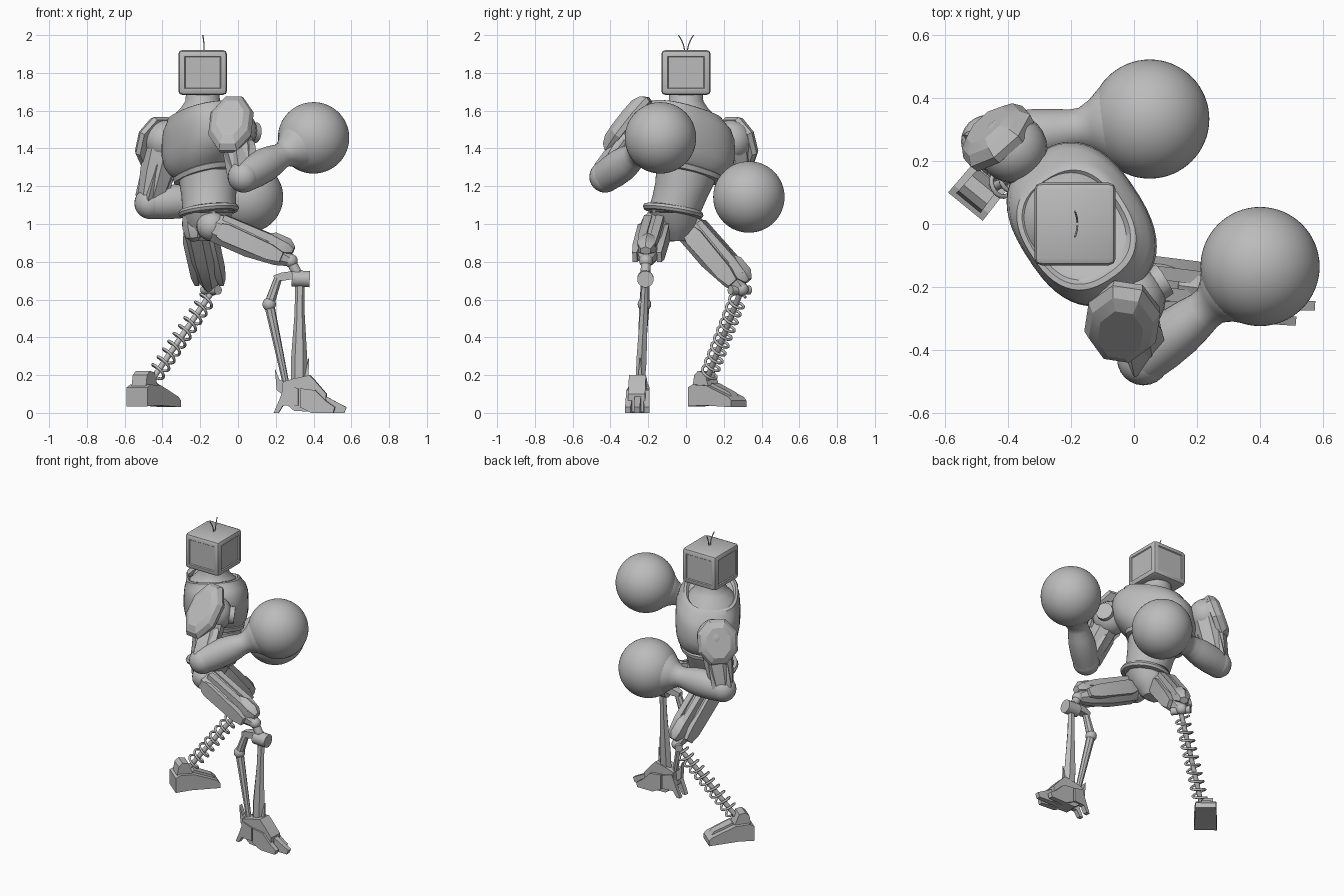
import bpy, bmesh, math
from mathutils import Vector, Matrix

cube = bpy.data.objects.get("Cube")
if cube:
    bpy.data.objects.remove(cube, do_unlink=True)

GREY = (0.5, 0.5, 0.5, 1)
metal = bpy.data.materials.new("plain grey")
metal.use_nodes = True
metal.diffuse_color = GREY
metal.node_tree.nodes["Principled BSDF"].inputs["Base Color"].default_value = GREY
UP = Vector((0, 0, 1))


def finish(name, bm, angle=35):
    bmesh.ops.recalc_face_normals(bm, faces=bm.faces)
    mesh = bpy.data.meshes.new(name)
    bm.to_mesh(mesh)
    bm.free()
    obj = bpy.data.objects.new(name, mesh)
    bpy.context.collection.objects.link(obj)
    mesh.materials.append(metal)
    bpy.ops.object.select_all(action="DESELECT")
    obj.select_set(True)
    bpy.context.view_layer.objects.active = obj
    bpy.ops.object.shade_smooth_by_angle(angle=math.radians(angle))


def loft(name, rings, n, angle=35, power=1):
    """Skin rings of (centre, u, v) with n sides; power under 1 squares them off."""
    bm = bmesh.new()
    k = 1 / math.cos(math.pi / n)
    soft = lambda w: math.copysign(abs(w) ** power, w)
    turns = [2 * math.pi * (i + 0.5) / n for i in range(n)]
    loops = [[bm.verts.new(c + k * (u * soft(math.cos(t)) + v * soft(math.sin(t)))) for t in turns]
             for c, u, v in rings]
    for low, high in zip(loops, loops[1:]):
        for i in range(n):
            j = (i + 1) % n
            bm.faces.new((low[i], low[j], high[j], high[i]))
    bm.faces.new(loops[0])
    bm.faces.new(loops[-1])
    finish(name, bm, angle)


def limb(name, a, b, profile, n=24, up=UP, angle=35, shift=(0, 0)):
    """Loft from a to b; profile rows are (t, side radius, up radius)."""
    a, b = Vector(a), Vector(b)
    axis = (b - a).normalized()
    side = axis.cross(up).normalized()
    top = side.cross(axis)
    a, b = (p + side * shift[0] + top * shift[1] for p in (a, b))
    loft(name, [(a.lerp(b, t), side * ru, top * rv) for t, ru, rv in profile], n, angle)


def rod(name, a, b, r0, r1=None, n=16):
    r1 = r0 if r1 is None else r1
    limb(name, a, b, [(0, r0, r0), (1, r1, r1)], n)


def stack(name, rows, turn=0, tilt=(0, 0), n=48, power=1):
    """Upright loft; rows are (z, x, y, radius across, radius deep)."""
    across = Vector((math.sin(turn), -math.cos(turn), 0))
    deep = Vector((math.cos(turn), math.sin(turn), 0))
    lean = lambda v: v + UP * (v.x * tilt[0] + v.y * tilt[1])
    rings = [(Vector((x, y, z)), lean(across * a), lean(deep * b)) for z, x, y, a, b in rows]
    loft(name, rings, n, 40, power)


def ball(name, c, r, seg=24):
    bm = bmesh.new()
    bmesh.ops.create_uvsphere(bm, u_segments=seg, v_segments=seg // 2, radius=r,
                              matrix=Matrix.Translation(c))
    finish(name, bm, 60)


def prism(name, profile, width, origin, turn=0, tip=1):
    """Side profile of (forward, z) extruded sideways and turned about z."""
    bm = bmesh.new()
    length = max(s for s, z in profile)
    rot = Matrix.Rotation(turn, 3, "Z")
    sides = []
    for sign in (-1, 1):
        row = []
        for s, z in profile:
            w = width / 2 * (1 + (tip - 1) * max(s, 0) / length)
            row.append(bm.verts.new(Vector(origin) + rot @ Vector((s, sign * w, z))))
        sides.append(row)
        bm.faces.new(row)
    for i in range(len(profile)):
        j = (i + 1) % len(profile)
        bm.faces.new((sides[0][i], sides[0][j], sides[1][j], sides[1][i]))
    finish(name, bm, 20)


def wire(name, points, r):
    data = bpy.data.curves.new(name, "CURVE")
    data.dimensions = "3D"
    data.bevel_depth, data.bevel_resolution = r, 2
    data.use_fill_caps = True
    spline = data.splines.new("POLY")
    spline.points.add(len(points) - 1)
    for p, co in zip(spline.points, points):
        p.co = (*co, 1)
    data.materials.append(metal)
    obj = bpy.data.objects.new(name, data)
    bpy.context.collection.objects.link(obj)
    bpy.ops.object.select_all(action="DESELECT")
    obj.select_set(True)
    bpy.context.view_layer.objects.active = obj
    bpy.ops.object.convert(target="MESH")


# Boxy head with bevelled edges and recessed panels
bm = bmesh.new()
bmesh.ops.create_cube(bm, size=1, matrix=Matrix.Translation((-0.187, 0, 1.802))
                      @ Matrix.Diagonal((0.258, 0.262, 0.238, 1)))
bmesh.ops.bevel(bm, geom=bm.edges[:], offset=0.022, segments=2, profile=0.5, affect="EDGES")
walls = [f for f in bm.faces if abs(f.normal.z) < 0.1 and f.calc_area() > 0.02]
bmesh.ops.inset_individual(bm, faces=walls, thickness=0.016, depth=0)
bmesh.ops.inset_individual(bm, faces=walls, thickness=0.006, depth=-0.006)
finish("head", bm, 25)
for s, label in ((-1, "right"), (1, "left")):
    wire(label + "_antenna", [(-0.18, s * 0.006, 1.915), (-0.18, s * 0.014, 1.95),
                              (-0.183, s * 0.027, 1.98), (-0.187, s * 0.04, 2.0)], 0.003)

# Torso: neck, squarish chest shell with collar, waist, belt, pelvis
TURN, TILT = math.radians(33), (0.2, -0.2)
stack("neck", [(z, -0.187, 0, r, r) for z, r in
               ((1.53, 0.18), (1.58, 0.15), (1.615, 0.115), (1.65, 0.092), (1.72, 0.085))])
stack("chest", [(1.59, -0.183, -0.01, 0.165, 0.14), (1.605, -0.183, -0.01, 0.178, 0.153),
                (1.60, -0.183, -0.01, 0.196, 0.168), (1.58, -0.18, -0.005, 0.205, 0.175),
                (1.55, -0.175, 0, 0.238, 0.19), (1.50, -0.168, 0, 0.26, 0.2),
                (1.42, -0.166, 0, 0.264, 0.202), (1.36, -0.165, 0.005, 0.245, 0.195),
                (1.31, -0.163, 0.01, 0.205, 0.18), (1.285, -0.16, 0.01, 0.172, 0.16),
                (1.28, -0.16, 0.01, 0.18, 0.168), (1.255, -0.16, 0.01, 0.175, 0.163),
                (1.25, -0.16, 0.01, 0.15, 0.14)], TURN, TILT, power=0.8)
stack("waist", [(1.29, -0.16, 0.005, 0.165, 0.155), (1.22, -0.158, -0.005, 0.16, 0.15),
                (1.15, -0.155, -0.03, 0.148, 0.143), (1.07, -0.153, -0.06, 0.142, 0.14)], TURN)
stack("belt", [(z, -0.155, -0.068, r, r) for z, r in
               ((1.05, 0.13), (1.055, 0.153), (1.07, 0.16), (1.085, 0.153), (1.09, 0.13))],
      0, (0.1, -0.15))
stack("pelvis", [(1.06, -0.16, -0.07, 0.13, 0.13), (1.0, -0.17, -0.06, 0.115, 0.11),
                 (0.95, -0.18, -0.05, 0.085, 0.08), (0.91, -0.18, -0.05, 0.045, 0.045)], 0.3, n=12)
limb("groin_guard", (-0.24, -0.08, 1.05), (-0.225, -0.07, 0.91),
     [(0, 0.05, 0.05), (0.5, 0.065, 0.055), (0.85, 0.05, 0.045), (1, 0.02, 0.02)], 8)

# Arms: shoulder, pad, upper arm, forearm with flared cuff, round glove
arms = {
    "rear": dict(sh=(-0.385, 0.24, 1.44), el=(-0.465, 0.262, 1.11), fist=(0.05, 0.333, 1.143),
                 pad=(-0.44, 0.283, 1.43), out=(-0.62, 0.7, 0.3), size=(0.125, 0.145), cap=0.05,
                 arm=0.092),
    "lead": dict(sh=(-0.01, -0.24, 1.495), el=(0.03, -0.428, 1.25), fist=(0.40, -0.135, 1.456),
                 pad=(-0.038, -0.318, 1.535), out=(-0.12, -0.78, 0.62), size=(0.115, 0.18), cap=0.125,
                 arm=0.078),
}
for label, p in arms.items():
    sh, el, pad, out = (Vector(p[k]) for k in ("sh", "el", "pad", "out"))
    ball(label + "_shoulder", sh, 0.11)
    face = Vector((0.85, 0.52, -0.1))
    rod(label + "_shoulder_cap", sh - face * 0.05, sh + face * p["cap"], 0.06, 0.054)
    w, h = p["size"]
    limb(label + "_shoulder_pad", pad - out * 0.035, pad + out * 0.045,
         [(0, w * 0.95, h * 0.95), (0.35, w, h), (0.75, w * 0.85, h * 0.88), (1, w * 0.6, h * 0.65)], 8,
         angle=25)
    r = p["arm"]
    limb(label + "_upper_arm", sh, el, [(0, r, r), (0.5, r * 0.95, r * 0.95), (0.9, r * 0.75, r * 0.75)], 8)
    limb(label + "_arm_guard", sh.lerp(el, 0.32), sh.lerp(el, 1.0),
         [(0, 0.062, 0.05), (0.1, 0.07, 0.06), (0.9, 0.066, 0.06), (1, 0.055, 0.045)], 4,
         up=Vector((0.85, 0.52, 0)))
    ball(label + "_elbow", el, 0.084)
    limb(label + "_forearm", el, p["fist"],
         [(0, 0.08, 0.083), (0.15, 0.084, 0.09), (0.3, 0.082, 0.09), (0.42, 0.074, 0.082),
          (0.52, 0.065, 0.068), (0.58, 0.066, 0.068), (0.65, 0.087, 0.088), (0.73, 0.125, 0.125),
          (0.8, 0.13, 0.13)], 32)
    ball(label + "_glove", p["fist"], 0.189, 64)

# Thighs: faceted core with raised armour panels
thighs = {"rear": ((-0.215, 0.0, 1.0), (-0.14, 0.295, 0.655), 0.078),
          "lead": ((-0.14, -0.16, 0.99), (0.28, -0.212, 0.805), 0.076)}
for label, (hip, knee, r) in thighs.items():
    ball(label + "_hip", hip, r * 1.05)
    limb(label + "_thigh", hip, knee,
         [(-0.08, r * 0.6, r * 0.6), (0.08, r, r), (0.5, r * 0.95, r), (0.85, r * 0.7, r * 0.72),
          (1, r * 0.4, r * 0.4)], 8, angle=20)
    for s, side in ((-1, "inner"), (1, "outer")):
        limb(f"{label}_thigh_{side}_panel", hip, knee,
             [(0.12, 0.012, r * 0.5), (0.2, 0.018, r * 0.62), (0.75, 0.018, r * 0.55),
              (0.9, 0.012, r * 0.35)], 4, shift=(s * r * 0.86, 0))
        limb(f"{label}_thigh_{side}_rail", hip, knee,
             [(0.1, r * 0.28, 0.015), (0.7, r * 0.28, 0.02), (0.88, r * 0.2, 0.012)], 4,
             shift=(s * r * 0.42, r * 0.9))
    limb(label + "_knee_guard", hip, knee,
         [(0.6, r * 0.4, 0.02), (0.72, r * 0.65, 0.045), (0.9, r * 0.6, 0.045), (0.98, r * 0.35, 0.02)],
         6, shift=(0, r * 0.72))
    ball(label + "_knee", knee, 0.036)

# Rear shin: coil spring around a rod
top, low = Vector((-0.145, 0.285, 0.63)), Vector((-0.452, 0.112, 0.18))
rod("rear_knee_axle", top + Vector((-0.035, 0.05, 0.02)), top + Vector((0.04, -0.05, 0.02)), 0.024)
rod("spring_core", top, low, 0.015)
axis = (low - top).normalized()
u = axis.cross(UP).normalized()
v = u.cross(axis)
TURNS, STEPS = 10, 20
coil = []
for i in range(TURNS * STEPS + 1):
    a = 2 * math.pi * i / STEPS
    coil.append(top.lerp(low, 0.04 + 0.92 * i / (TURNS * STEPS)) + (u * math.cos(a) + v * math.sin(a)) * 0.043)
wire("shin_spring", coil, 0.0075)

# Rear foot: wedge shoe with ankle block
HEEL, AIM = (-0.535, 0.055, 0), math.radians(50.7)
prism("rear_foot", [(0, 0.035), (0, 0.135), (0.03, 0.15), (0.12, 0.145), (0.27, 0.085), (0.29, 0.065),
                    (0.29, 0.03), (0.1, 0.04)], 0.142, HEEL, AIM, 0.9)
prism("rear_foot_ridge", [(0.12, 0.14), (0.13, 0.158), (0.25, 0.108), (0.27, 0.08)], 0.07, HEEL, AIM, 0.8)
prism("rear_ankle", [(0.015, 0.14), (0.025, 0.2), (0.05, 0.222), (0.09, 0.215), (0.12, 0.14)],
      0.1, HEEL, AIM, 0.9)

# Lead shin: knee drum, main strut and jointed piston
rod("lead_knee_drum", (0.285, -0.215, 0.712), (0.38, -0.215, 0.708), 0.043)
rod("lead_knee_link", (0.275, -0.212, 0.81), (0.33, -0.215, 0.71), 0.026)
limb("lead_knee_bracket", (0.19, -0.215, 0.715), (0.33, -0.215, 0.735),
     [(0, 0.018, 0.012), (0.3, 0.025, 0.022), (1, 0.025, 0.02)], 4)
limb("shin_strut", (0.328, -0.215, 0.7), (0.322, -0.243, 0.13),
     [(0, 0.016, 0.022), (0.3, 0.02, 0.023), (0.75, 0.027, 0.038), (1, 0.022, 0.036)], 6,
     up=Vector((1, 0, 0)))
limb("shin_spike", (0.36, -0.243, 0.17), (0.375, -0.243, 0.29), [(0, 0.012, 0.012), (1, 0.002, 0.002)], 4)
rod("piston_upper", (0.215, -0.215, 0.72), (0.165, -0.22, 0.575), 0.02, 0.026, 8)
ball("piston_joint", (0.165, -0.22, 0.575), 0.036, 16)
rod("piston_lower", (0.165, -0.22, 0.575), (0.255, -0.245, 0.15), 0.025, 0.016, 8)

# Lead foot: faceted instep, spread toes and heel spurs
ANKLE = (0.24, -0.25, 0)
prism("lead_instep", [(-0.01, 0.07), (0, 0.165), (0.05, 0.18), (0.14, 0.2), (0.17, 0.17), (0.23, 0.1),
                      (0.22, 0.005), (0.06, 0.01)], 0.09, ANKLE, -0.05)
for i, s in enumerate((-1, 0, 1)):
    start = (0.33, -0.252 + s * 0.038, 0)
    length = 0.245 - 0.06 * abs(s)
    prism(f"toe_{i + 1}", [(0, 0.03), (0, 0.13), (0.08, 0.12), (length * 0.75, 0.062), (length, 0.03),
                           (length * 0.95, 0), (0.06, 0)], 0.042, start, s * 0.07 - 0.03, 0.7)
for i, s in enumerate((-1, 1)):
    spot = (0.27, -0.25 + s * 0.038, 0)
    prism(f"heel_spur_{i + 1}", [(-0.08, 0), (-0.05, 0.07), (-0.02, 0.15), (0.05, 0.13), (0.05, 0.04),
                                 (-0.03, 0.04), (-0.055, 0)], 0.03, spot, s * 0.1)
prism("heel_blade", [(-0.045, 0.235), (-0.035, 0.12), (0.02, 0.08), (0.02, 0.16), (-0.02, 0.175)],
      0.03, ANKLE)
